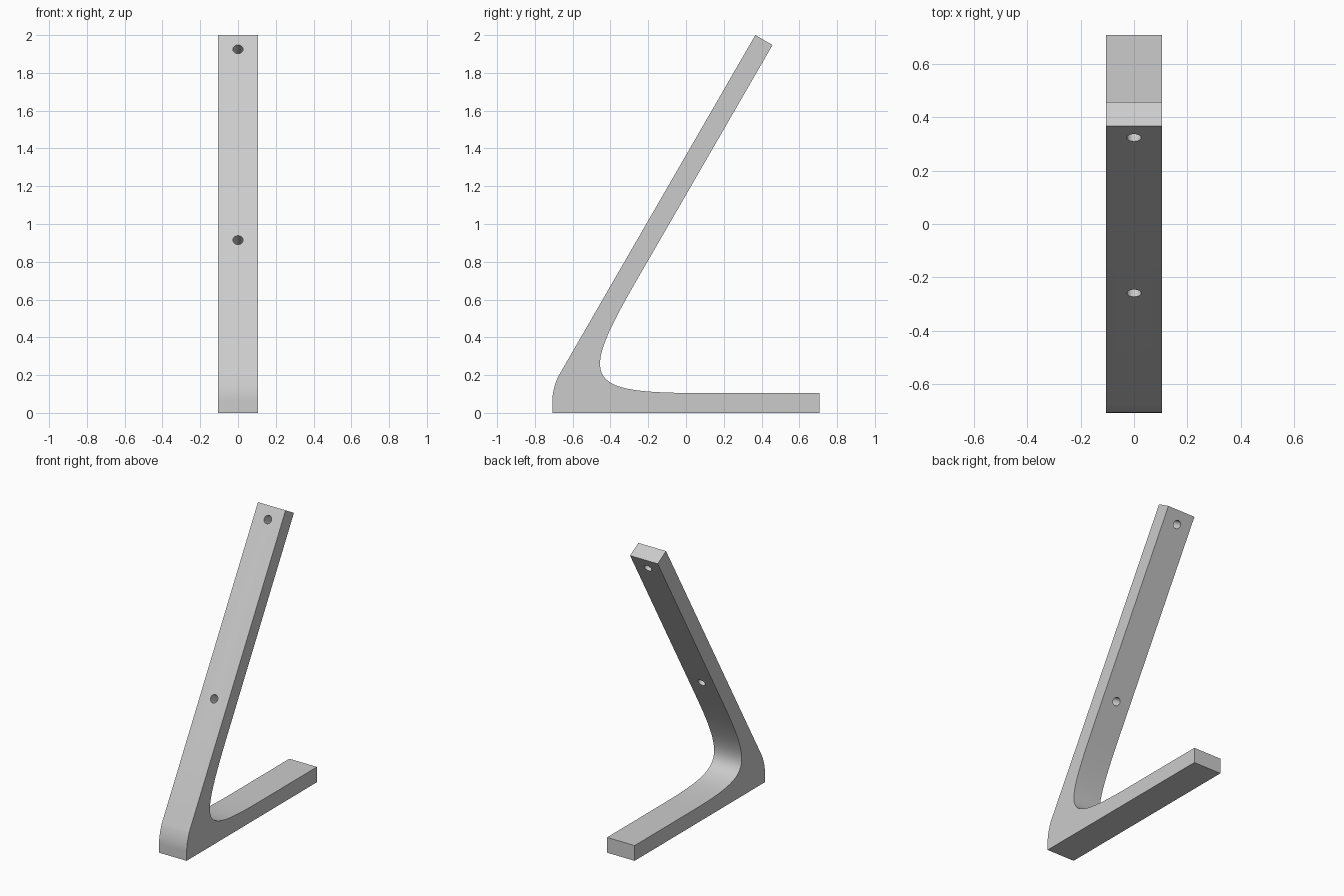
import bpy, bmesh, math
from mathutils import Vector, Matrix, geometry

cube = bpy.data.objects.get("Cube")
if cube:
    bpy.data.objects.remove(cube, do_unlink=True)

HALF_WIDTH, HALF_DEPTH, THICK = 0.105, 0.708, 0.105
ARM = Vector((math.cos(math.radians(60)), math.sin(math.radians(60))))  # arm direction in (y, z)
INWARD = Vector((ARM.y, -ARM.x))                                        # across the arm, front to back
TOP = Vector((0.367, 2.0))                                              # front top corner of the arm

gray = bpy.data.materials.new("light gray")
gray.use_nodes = True
color = (0.6, 0.6, 0.6, 1)
gray.diffuse_color = color
gray.node_tree.nodes["Principled BSDF"].inputs["Base Color"].default_value = color


def on_front(z):
    """Point of the arm's front face at height z."""
    return TOP + ARM * ((z - TOP.y) / ARM.y)


def bezier(a, b, c, d, count):
    return [Vector(p[:2]) for p in geometry.interpolate_bezier(
        *[Vector((p[0], p[1], 0)) for p in (a, b, c, d)], count)]


def make_object(name, bm):
    bmesh.ops.recalc_face_normals(bm, faces=bm.faces)
    mesh = bpy.data.meshes.new(name)
    bm.to_mesh(mesh)
    bm.free()
    mesh.materials.append(gray)
    obj = bpy.data.objects.new(name, mesh)
    bpy.context.collection.objects.link(obj)
    return obj


# Side profile: flat foot, blended inner corner, leaning arm, rounded heel
back_top = TOP + INWARD * THICK
corner = back_top + ARM * ((THICK - back_top.y) / ARM.y)
along = Vector((1, 0))
inner = bezier(corner + along * 0.7, corner + along * 0.06,
               corner + ARM * 0.06, corner + ARM * 0.7, 40)
heel_low = Vector((-HALF_DEPTH, 0.06))
heel_mid = Vector((-HALF_DEPTH, 0.12))
heel_high = on_front(0.19)
heel = bezier(heel_high, heel_high.lerp(heel_mid, 0.67),
              heel_low.lerp(heel_mid, 0.67), heel_low, 12)
profile = [Vector((-HALF_DEPTH, 0)), Vector((HALF_DEPTH, 0)), Vector((HALF_DEPTH, THICK)),
           *inner, back_top, TOP, *heel]

bm = bmesh.new()
side = bm.faces.new([bm.verts.new((-HALF_WIDTH, p.x, p.y)) for p in profile])
grown = bmesh.ops.extrude_face_region(bm, geom=[side], use_keep_orig=True)
bmesh.ops.translate(bm, vec=(2 * HALF_WIDTH, 0, 0),
                    verts=[v for v in grown["geom"] if isinstance(v, bmesh.types.BMVert)])
bracket = make_object("angled_bracket", bm)

# Screw holes bored square through the arm
bm = bmesh.new()
axis = Vector((0, INWARD.x, INWARD.y))
turn = axis.to_track_quat("Z", "Y").to_matrix().to_4x4()
for z in (0.915, 1.925):
    p = on_front(z) + INWARD * THICK / 2
    bmesh.ops.create_cone(bm, cap_ends=True, segments=32, radius1=0.027, radius2=0.027,
                          depth=0.3, matrix=Matrix.Translation((0, p.x, p.y)) @ turn)
cutter = make_object("hole_cutter", bm)
cutter.hide_render = True

bore = bracket.modifiers.new("screw_holes", "BOOLEAN")
bore.operation = "DIFFERENCE"
bore.solver = "EXACT"
bore.object = cutter
bpy.ops.object.select_all(action="DESELECT")
bracket.select_set(True)
bpy.context.view_layer.objects.active = bracket
bpy.ops.object.modifier_apply(modifier=bore.name)
bpy.data.objects.remove(cutter, do_unlink=True)
bpy.ops.object.shade_smooth_by_angle(angle=math.radians(30))
